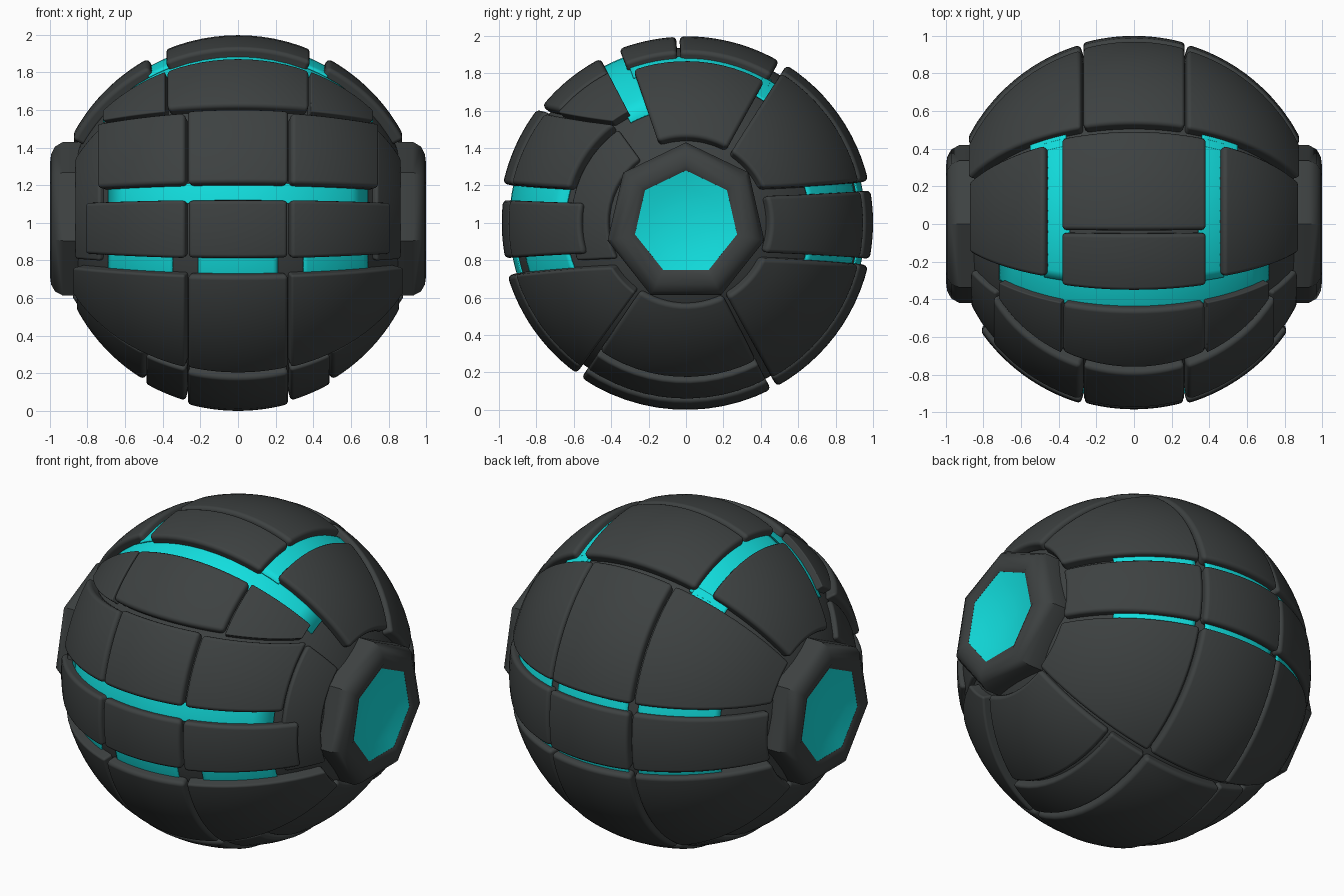
import bpy, bmesh, math

if "Cube" in bpy.data.objects:
    bpy.data.objects.remove(bpy.data.objects["Cube"])


def material(name, rgb):
    m = bpy.data.materials.new(name)
    m.diffuse_color = (*rgb, 1)
    m.use_nodes = True
    m.node_tree.nodes["Principled BSDF"].inputs["Base Color"].default_value = m.diffuse_color
    return m


DARK = material("dark_grey", (0.047, 0.053, 0.053))
CYAN = material("glow_cyan", (0.006, 0.74, 0.74))


def finish(name, bm, mat, mirror=False, bevel=0):
    bmesh.ops.recalc_face_normals(bm, faces=bm.faces)
    for f in bm.faces:
        f.smooth = True
    me = bpy.data.meshes.new(name)
    bm.to_mesh(me)
    bm.free()
    me.materials.append(mat)
    ob = bpy.data.objects.new(name, me)
    ob.location.z = 1
    bpy.context.collection.objects.link(ob)
    if mirror:
        ob.modifiers.new("Mirror", 'MIRROR').use_mirror_merge = False
    if bevel:
        b = ob.modifiers.new("Bevel", 'BEVEL')
        b.width, b.segments = bevel, 3
        b.limit_method, b.angle_limit = 'ANGLE', math.radians(40)
        b.harden_normals = True
    return ob


def edge(e, x):
    """Angle about the x axis: a number is radial, ('f', z) / ('b', z) is a level cut."""
    if not isinstance(e, tuple):
        return math.radians(e)
    h = (e[1] - 1) * (1 - 0.2 * x * x) / math.sqrt(1 - x * x)
    a = math.asin(max(-1, min(1, h)))
    return a if e[0] == 'b' else math.pi - a


def patch(name, e0, e1, x0, x1, r=1.0, r_in=0.92, mat=DARK, bevel=0.024, n=12):
    """Curved solid tile of the sphere; tiles away from the middle are mirrored."""
    bm = bmesh.new()
    layers = []
    for rad in (r, r_in):
        grid = []
        for i in range(n + 1):
            x = x0 + (x1 - x0) * i / n
            rho = math.sqrt(1 - x * x)
            a, b = edge(e0, x), edge(e1, x)
            grid.append([bm.verts.new((rad * x, rad * rho * math.cos(a + (b - a) * j / n),
                                       rad * rho * math.sin(a + (b - a) * j / n)))
                         for j in range(n + 1)])
        layers.append(grid)
    top, low = layers
    for g in layers:
        for i in range(n):
            for j in range(n):
                bm.faces.new((g[i][j], g[i + 1][j], g[i + 1][j + 1], g[i][j + 1]))
    for i in range(n):
        for k in (0, n):
            bm.faces.new((top[i][k], top[i + 1][k], low[i + 1][k], low[i][k]))
            bm.faces.new((top[k][i], top[k][i + 1], low[k][i + 1], low[k][i]))
    return finish(name, bm, mat, x0 > 0, bevel)


def lathe(name, profile, mat, sides=7, smooth=True):
    """Seven-sided turned part around the x axis, mirrored to both sides."""
    bm = bmesh.new()
    rings = []
    for x, r in profile:
        rings.append([bm.verts.new((x, r * math.sin(2 * math.pi * k / sides),
                                    r * math.cos(2 * math.pi * k / sides)))
                      for k in range(sides)])
    for a, b in zip(rings, rings[1:]):
        for k in range(sides):
            m = (k + 1) % sides
            bm.faces.new((a[k], a[m], b[m], b[k]))
    if smooth:
        bm.faces.new(rings[-1])
    ob = finish(name, bm, mat, True)
    # face the open surface outward
    if ob.data.polygons[0].normal.x < 0 and smooth:
        ob.data.flip_normals()
    return ob


# inner ball
bm = bmesh.new()
bmesh.ops.create_uvsphere(bm, u_segments=64, v_segments=32, radius=0.936)
finish("inner_ball", bm, DARK)

# front plates
patch("front_mid_centre", ('f', 1.125), ('f', 0.805), -0.272, 0.272, 0.985)
patch("front_mid_side", ('f', 1.125), ('f', 0.805), 0.285, 0.82, 0.995)
patch("front_upper_centre", ('f', 1.61), ('f', 1.21), -0.272, 0.272, 1.0)
patch("front_upper_side", ('f', 1.60), ('f', 1.21), 0.285, 0.755, 1.0)
patch("front_brow_centre", 117.5, ('f', 1.63), -0.385, 0.385, 0.99)
patch("front_brow_side", 117.5, ('f', 1.62), 0.395, 0.73, 0.985, bevel=0.015)
patch("front_lower_centre", ('f', 0.715), 234, -0.272, 0.272, 0.995)
patch("front_lower_side", ('f', 0.715), 234, 0.285, 0.885, 0.995)
patch("front_collar", 126, ('f', 0.76), 0.765, 0.9, 0.965)

# top plates
patch("top_front_centre", 93, 111, -0.39, 0.39, 0.995)
patch("top_back_centre", 60, 92, -0.39, 0.39, 0.997)
patch("top_side", 61, 109, 0.48, 0.885, 0.995)

# back plates
for x0, x1, part, r in ((-0.275, 0.275, "centre", 1.0), (0.288, 0.89, "side", 0.995)):
    patch("back_upper_" + part, ('b', 1.225), 57.5, x0, x1, r)
    patch("back_mid_" + part, ('b', 0.805), ('b', 1.175), x0, x1, r)
    patch("back_lower_" + part, -61, ('b', 0.77), x0, x1, r)

# bottom plates
patch("bottom_centre", 236, 297, -0.272, 0.272, 1.0)
patch("bottom_strip", 236, 297, 0.285, 0.5, 0.985)
patch("bottom_side", 236, 297, 0.515, 0.89, 0.972)

# glowing grooves
def glow(name, e0, e1, x0, x1, r=0.945):
    patch(name, e0, e1, x0, x1, r, r - 0.009, CYAN, 0, 16)


glow("glow_front_upper", ('f', 1.225), ('f', 1.11), -0.73, 0.73)
glow("glow_front_lower_centre", ('f', 0.83), ('f', 0.70), -0.225, 0.225)
glow("glow_front_lower_side", ('f', 0.83), ('f', 0.70), 0.37, 0.73)
glow("glow_top_front", 109, 119, -0.76, 0.76)
glow("glow_top_side", 59, 110, 0.36, 0.50, 0.955)
glow("glow_top_corner", 56, 62, 0.38, 0.58, 0.955)
glow("glow_back_upper_centre", ('b', 1.16), ('b', 1.24), -0.25, 0.25, 0.96)
glow("glow_back_upper_side", ('b', 1.16), ('b', 1.24), 0.31, 0.72, 0.96)
glow("glow_back_lower_centre", ('b', 0.75), ('b', 0.82), -0.25, 0.25, 0.96)
glow("glow_back_lower_side", ('b', 0.75), ('b', 0.82), 0.31, 0.72, 0.96)

# side caps: heptagonal ring with a shallow dished lens
lathe("side_ring", [(0.82, 0.43), (0.93, 0.43), (0.972, 0.405), (0.993, 0.365),
                    (1.0, 0.31), (0.985, 0.28), (0.93, 0.275), (0.82, 0.275),
                    (0.82, 0.43)], DARK, smooth=False)
lathe("side_lens", [(0.985, 0.283), (0.965, 0.2), (0.953, 0.1), (0.95, 0.02)], CYAN)

# keep the heptagon corners crisp
bpy.ops.object.select_all(action='DESELECT')
ring = bpy.data.objects["side_ring"]
ring.select_set(True)
bpy.context.view_layer.objects.active = ring
bpy.ops.object.shade_smooth_by_angle(angle=math.radians(40))
